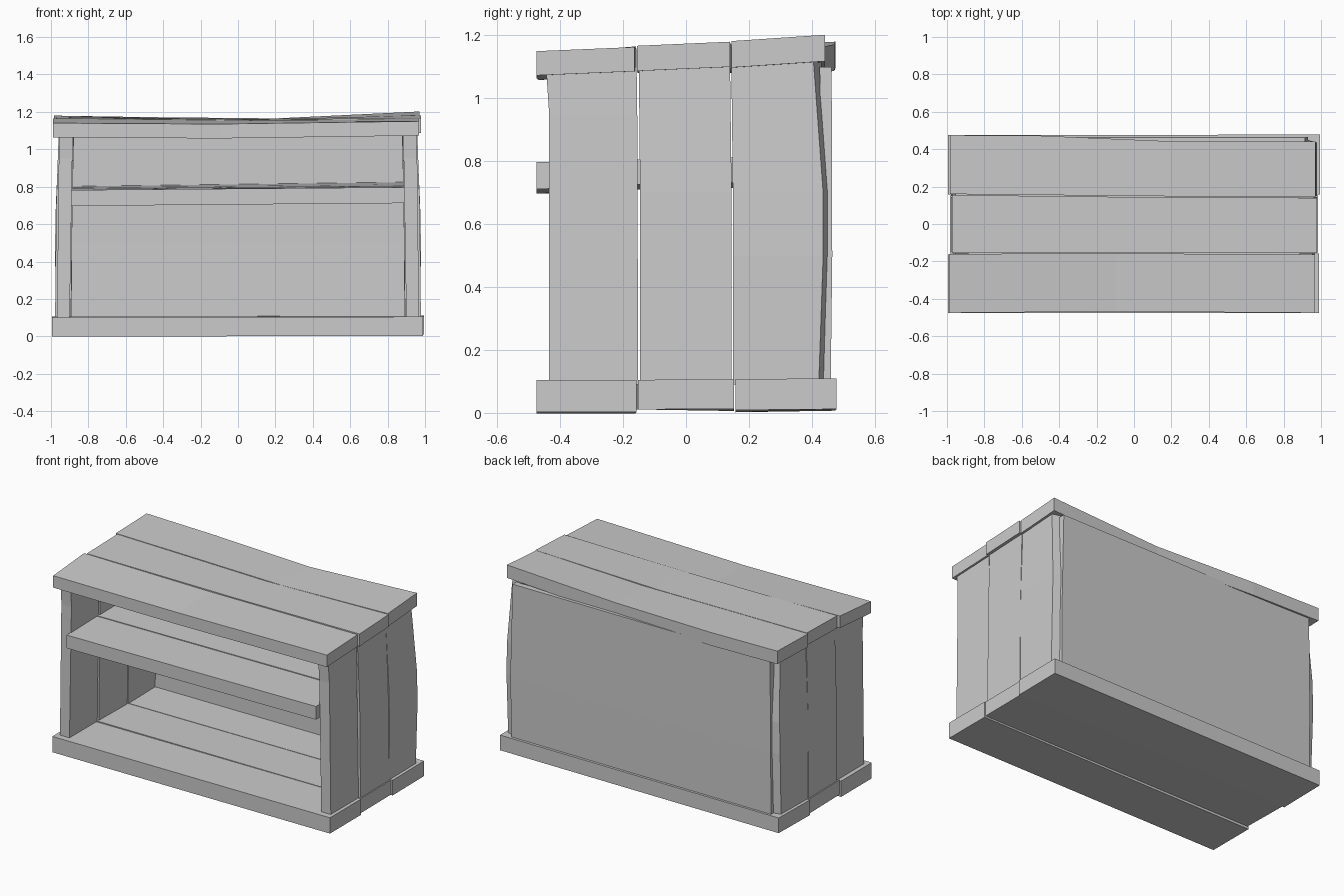
import bpy
import bmesh

if "Cube" in bpy.data.objects:
    bpy.data.objects.remove(bpy.data.objects["Cube"], do_unlink=True)

grey = bpy.data.materials.new("plain_grey")
grey.use_nodes = True
colour = (0.6, 0.6, 0.6, 1)
grey.diffuse_color = colour
grey.node_tree.nodes["Principled BSDF"].inputs["Base Color"].default_value = colour


def loft(name, sections):
    """Skin a row of four-cornered sections into a closed board."""
    bm = bmesh.new()
    rings = [[bm.verts.new(p) for p in section] for section in sections]
    for a, b in zip(rings, rings[1:]):
        for i in range(4):
            j = (i + 1) % 4
            bm.faces.new((a[i], a[j], b[j], b[i]))
    bm.faces.new(rings[0][::-1])
    bm.faces.new(rings[-1])
    bmesh.ops.recalc_face_normals(bm, faces=bm.faces)
    mesh = bpy.data.meshes.new(name)
    bm.to_mesh(mesh)
    bm.free()
    mesh.materials.append(grey)
    obj = bpy.data.objects.new(name, mesh)
    bpy.context.collection.objects.link(obj)


def flat_board(name, stations, thick):
    """Stations along x: x, front y, back y, top z at front, top z at back."""
    loft(name, [((x, yf, zf - thick), (x, yb, zb - thick), (x, yb, zb), (x, yf, zf))
                for x, yf, yb, zf, zb in stations])


def upright(name, side, stations, slant=0):
    """Stations along z: z, front y, back y, inner x, outer x; slant cuts the back edge."""
    loft(name, [((side * xi, yf, z), (side * xo, yf, z),
                 (side * xo, yb, z), (side * xi, yb + slant, z))
                for z, yf, yb, xi, xo in stations])


# Base boards
flat_board("base_front", [(-.995, -.475, -.162, .1, .1), (.99, -.475, -.157, .105, .105)], .102)
flat_board("base_middle", [(-.985, -.158, .153, .105, .1), (.985, -.153, .153, .105, .107)], .094)
flat_board("base_back", [(-.995, .157, .475, .1, .105), (.995, .157, .478, .107, .11)], .098)

# Warped top boards
flat_board("top_front", [(-.988, -.475, -.16, 1.14, 1.165), (-.1, -.468, -.157, 1.135, 1.155),
                         (.968, -.475, -.163, 1.15, 1.163)], .077)
flat_board("top_middle", [(-.972, -.155, .155, 1.165, 1.172), (.1, -.153, .143, 1.16, 1.16),
                          (.978, -.156, .14, 1.167, 1.18)], .08)
flat_board("top_back", [(-.985, .16, .475, 1.172, 1.18), (-.5, .155, .472, 1.168, 1.172),
                        (.2, .148, .442, 1.16, 1.165), (.97, .145, .442, 1.182, 1.202)], .084)

# Upright side boards
for label, side in (("left", 1), ("right", -1)):
    upright("side_front_" + label, side,
            [(.09, -.435, -.152, .9, .968), (.95, -.435, -.155, .886, .958),
             (1.1, -.445, -.157, .884, .955)])
    upright("side_middle_" + label, side,
            [(.09, -.146, .144, .893, .978), (.7, -.146, .145, .885, .972),
             (1.11, -.15, .14, .878, .958)])
    upright("side_back_" + label, side,
            [(.09, .149, .422, .89, .975), (.5, .149, .436, .887, .978),
             (.7, .149, .436, .885, .974), (1.12, .144, .405, .876, .955)], .025)

# Shelf boards
flat_board("shelf_front", [(-.893, -.475, -.17, .782, .788), (.89, -.475, -.17, .797, .802)], .085)
flat_board("shelf_middle", [(-.9, -.166, .13, .79, .793), (.9, -.166, .13, .805, .812)], .08)
flat_board("shelf_back", [(-.9, .134, .44, .795, .802), (.9, .134, .44, .812, .825)], .08)

# Back panel
upright("back_panel", 1, [(.09, .425, .46, -.93, .925), (.5, .43, .465, -.93, .93),
                          (1.1, .425, .463, -.925, .915)])
